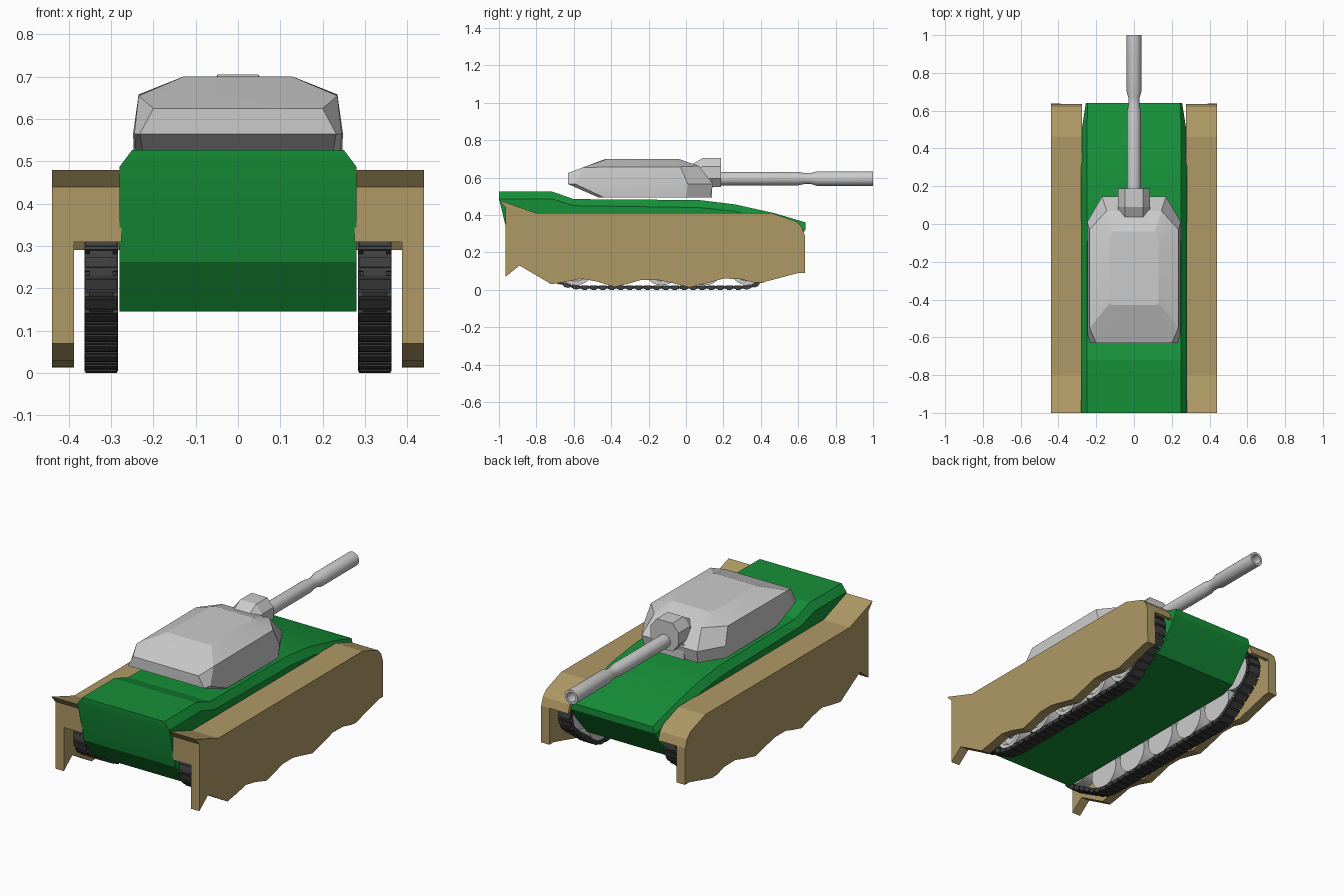
import bpy, bmesh, math
from mathutils import Vector, Matrix

if "Cube" in bpy.data.objects:
    bpy.data.objects.remove(bpy.data.objects["Cube"])


def material(name, rgb):
    m = bpy.data.materials.new(name)
    m.diffuse_color = (*rgb, 1)
    m.use_nodes = True
    m.node_tree.nodes["Principled BSDF"].inputs["Base Color"].default_value = m.diffuse_color
    return m


GREEN = material("green_paint", (0.008, 0.28, 0.04))
TAN = material("tan_paint", (0.43, 0.32, 0.13))
BLACK = material("track_rubber", (0.05, 0.05, 0.05))


def finish(name, bm, mat=None):
    bmesh.ops.recalc_face_normals(bm, faces=bm.faces)
    me = bpy.data.meshes.new(name)
    bm.to_mesh(me)
    bm.free()
    ob = bpy.data.objects.new(name, me)
    bpy.context.collection.objects.link(ob)
    if mat:
        me.materials.append(mat)
    return ob


def loft(name, halves, mat=None):
    """Bridge rings; each ring is a half outline mirrored across x = 0."""
    bm = bmesh.new()
    rings = []
    for half in halves:
        pts = list(half) + [(-x, y, z) for x, y, z in reversed(half)]
        rings.append([bm.verts.new(p) for p in pts])
    n = len(rings[0])
    for a, b in zip(rings, rings[1:]):
        for i in range(n):
            j = (i + 1) % n
            bm.faces.new((a[i], a[j], b[j], b[i]))
    for r in (rings[0], rings[-1]):
        for i in range(n // 2 - 1):
            bm.faces.new((r[i], r[i + 1], r[n - 2 - i], r[n - 1 - i]))
    return finish(name, bm, mat)


def extrude_x(name, outline, x0, x1, mat):
    """Extrude a (y, z) outline from x0 to x1."""
    bm = bmesh.new()
    a = [bm.verts.new((x0, y, z)) for y, z in outline]
    b = [bm.verts.new((x1, y, z)) for y, z in outline]
    bm.faces.new(a)
    bm.faces.new(b[::-1])
    for i in range(len(a)):
        j = (i + 1) % len(a)
        bm.faces.new((a[i], a[j], b[j], b[i]))
    return finish(name, bm, mat)


def lathe(name, profile, centre, axis, segs=24):
    """Spin (along, radius) points around the x or y axis."""
    bm = bmesh.new()
    rot = Matrix.Identity(3) if axis == 'X' else Matrix.Rotation(math.pi / 2, 3, 'Z')
    rings = []
    for d, r in profile:
        rings.append([bm.verts.new(Vector(centre) + rot @ Vector(
            (d, r * math.cos(k * math.tau / segs), r * math.sin(k * math.tau / segs))))
            for k in range(segs)])
    for a, b in zip(rings, rings[1:]):
        for k in range(segs):
            j = (k + 1) % segs
            bm.faces.new((a[k], a[j], b[j], b[k]))
    bm.faces.new(rings[0])
    bm.faces.new(rings[-1])
    return finish(name, bm)


# Hull: y top, z top, half width top, half width side, z chamfer, y low, z low, y bottom
stations = [
    (-1.00, .527, .25, .28, .487, -.945, .262, -.86),
    (-.72, .527, .25, .28, .487, -.72, .262, -.70),
    (-.60, .485, .25, .28, .450, -.60, .262, -.58),
    (.07, .480, .25, .28, .440, .07, .262, .07),
    (.26, .457, .25, .28, .420, .26, .262, .24),
    (.48, .408, .25, .28, .370, .48, .262, .40),
    (.64, .360, .245, .255, .325, .60, .262, .50)]
loft("hull", [[(xt, y, zt), (xs, y, zc), (xs, yl, zl), (xs, yb, .145)]
              for y, zt, xt, xs, zc, yl, zl, yb in stations], GREEN)

# Turret: faceted rings from bottom to roof
loft("turret", [
    [(.22, -.47, .495), (.24, -.44, .495), (.245, .0, .495), (.16, .13, .495)],
    [(.232, -.63, .565), (.245, -.59, .565), (.248, .01, .565), (.17, .145, .565)],
    [(.20, -.63, .625), (.235, -.55, .655), (.235, -.03, .658), (.145, .07, .662)],
    [(.12, -.43, .70), (.13, -.42, .70), (.13, -.06, .70), (.11, -.04, .70)]])

# Gun mantlet: eight-sided block
def mantlet_ring(y, top):
    return [(.048, y, top), (.085, y, top - .045), (.085, y, .595), (.048, y, .55)]


loft("mantlet", [mantlet_ring(.03, .67), mantlet_ring(.09, .705), mantlet_ring(.187, .705)])
loft("mantlet_base", [[(.085, y, .58), (.085, y, .495)] for y in (.05, .14)])

# Gun barrel with stepped sleeve and open muzzle
lathe("gun_barrel", [(.15, .036), (.60, .036), (.63, .030), (.67, .030), (.70, .039),
                     (1.0, .039), (1.0, .026), (.90, .026)], (0, 0, .595), 'Y')

# Fender and skirt outlines (y, z)
fender = [(-1, .48), (-.80, .41), (.46, .41), (.59, .365), (.62, .335), (.635, .29),
          (.615, .29), (.58, .345), (.45, .385), (-.80, .385), (-.945, .43),
          (-.945, .31), (-.965, .31), (-.965, .44)]
skirt = [(-1, .48), (-.80, .41), (.46, .41), (.59, .365), (.62, .335), (.635, .29),
         (.637, .09), (.60, .09), (.40, .037), (.36, .04), (.29, .058), (.20, .06),
         (.13, .04), (.02, .013), (-.09, .04), (-.15, .053), (-.24, .053), (-.30, .035),
         (-.38, .015), (-.48, .045), (-.56, .06), (-.63, .045), (-.72, .03),
         (-.89, .13), (-.965, .07), (-.965, .44)]

# Track centre line: flat ground run and an arc round each end wheel
REAR, FRONT, R = Vector((-.80, .24)), Vector((.48, .245)), .112


def arc(c, a0, a1, n=14):
    return [c + R * Vector((math.cos(t), math.sin(t))) for t in
            (math.radians(a0 + (a1 - a0) * i / n) for i in range(n + 1))]


path = ([Vector((-.59, .014)), Vector((.33, .014)), Vector((.37, .024))]
        + arc(FRONT, -58, 90) + arc(REAR, 90, 242) + [Vector((-.65, .028))])


def build_track(name, xc):
    segs = [(a, b, (b - a).length) for a, b in zip(path, path[1:] + path[:1])]
    total = sum(s[2] for s in segs)
    count = round(total / .048)
    pitch = total / count

    def at(d):
        d %= total
        for a, b, l in segs:
            if d <= l:
                return a.lerp(b, d / l)
            d -= l
        return path[0]

    bm = bmesh.new()

    def box(p, t, size, out=0):
        y, z = p + out * Vector((t.y, -t.x))
        rot = Matrix.Rotation(math.atan2(t.y, t.x), 4, 'X')
        bmesh.ops.create_cube(bm, size=1, matrix=Matrix.Translation((xc, y, z))
                              @ rot @ Matrix.Diagonal((*size, 1)))

    for i in range(count):
        d = i * pitch
        a, b, c = at(d - pitch / 2), at(d + pitch / 2), at(d + pitch)
        box((a + b) / 2, (b - a).normalized(), (.08, pitch * .84, .02))      # shoe
        box((a + b) / 2, (b - a).normalized(), (.074, pitch * .5, .01), .009)  # pad
        box(b, (c - a).normalized(), (.055, pitch * .4, .012))               # hinge
    finish(name, bm, BLACK)


# Running gear on both sides
wheel = [(-.034, .05), (-.034, .098), (.034, .098), (.034, .076), (.016, .066),
         (.016, .034), (.036, .030), (.036, .018)]
for side, s in (("left", -1), ("right", 1)):
    extrude_x(side + "_fender", fender, s * .275, s * .39, TAN)
    extrude_x(side + "_skirt", skirt, s * .388, s * .44, TAN)
    build_track(side + "_track", s * .323)
    spots = [(-.59 + .23 * i, .122) for i in range(5)] + [tuple(REAR), tuple(FRONT)]
    for i, (y, z) in enumerate(spots):
        lathe(f"{side}_wheel_{i + 1}", [(s * d, r) for d, r in wheel],
              (s * .323, y, z), 'X')

# Smooth only the gentle curves
for ob in bpy.context.collection.objects:
    if "track" not in ob.name:
        ob.select_set(True)
        bpy.context.view_layer.objects.active = ob
bpy.ops.object.shade_smooth_by_angle(angle=math.radians(17))
